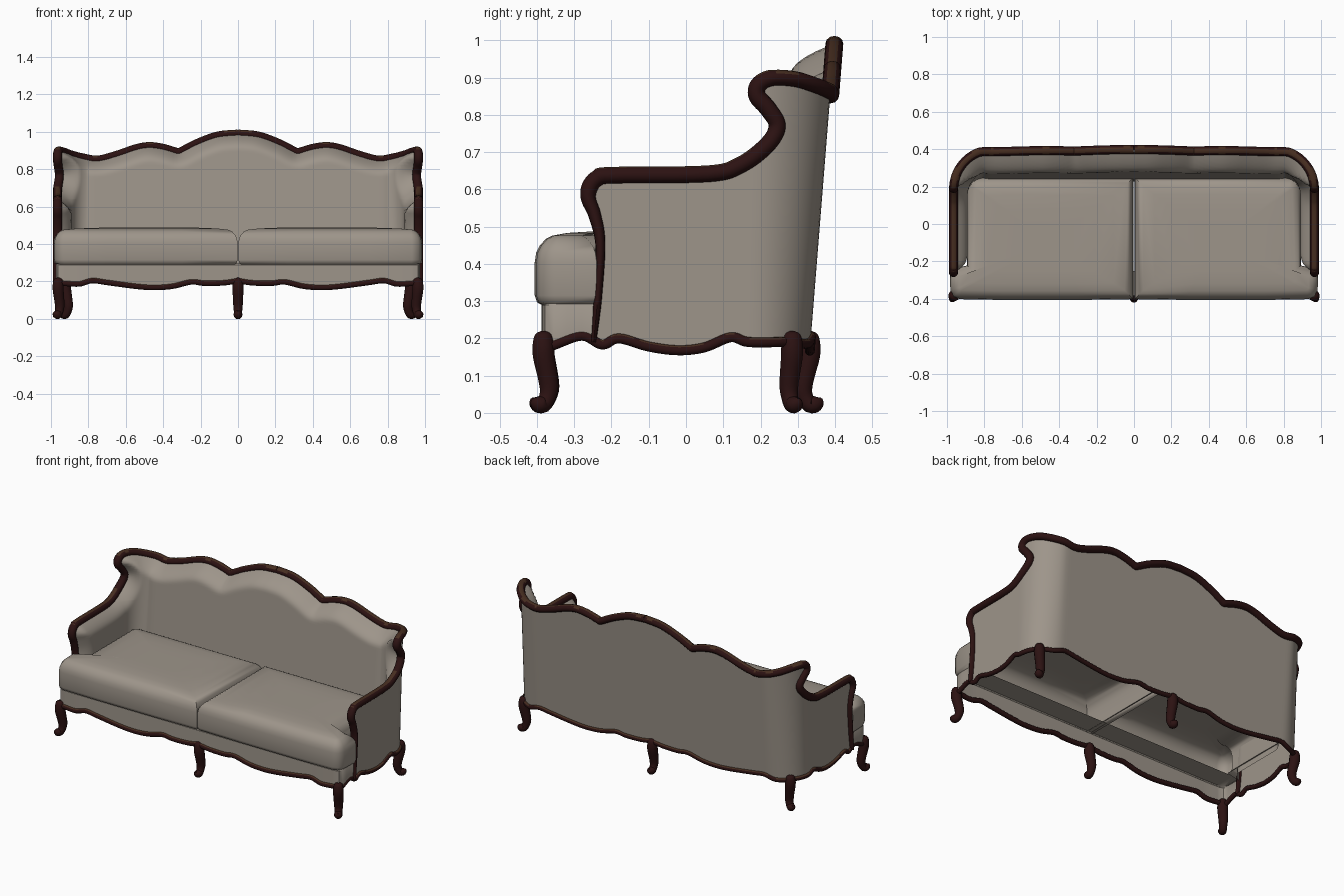
import bpy, bmesh, math
from mathutils import Vector
from mathutils.geometry import intersect_point_line

if "Cube" in bpy.data.objects:
    bpy.data.objects.remove(bpy.data.objects["Cube"])


def material(name, rgb):
    m = bpy.data.materials.new(name)
    m.diffuse_color = (*rgb, 1)
    m.use_nodes = True
    m.node_tree.nodes["Principled BSDF"].inputs["Base Color"].default_value = m.diffuse_color
    return m


FABRIC = material("taupe fabric", (0.34, 0.30, 0.255))
WOOD = material("dark mahogany", (0.025, 0.006, 0.006))
WORN = material("brown wood top", (0.060, 0.026, 0.014))


def finish(name, bm, mats, mirror=True, angle=40):
    bmesh.ops.remove_doubles(bm, verts=bm.verts, dist=0.0004)
    bmesh.ops.dissolve_degenerate(bm, edges=bm.edges, dist=0.0002)
    bmesh.ops.recalc_face_normals(bm, faces=bm.faces)
    if len(mats) > 1:  # upper faces of the rails are browner
        for f in bm.faces:
            f.material_index = int(f.normal.z > 0.75)
    me = bpy.data.meshes.new(name)
    bm.to_mesh(me)
    bm.free()
    for m in mats:
        me.materials.append(m)
    me.shade_smooth()
    me.set_sharp_from_angle(angle=math.radians(angle))
    ob = bpy.data.objects.new(name, me)
    bpy.context.collection.objects.link(ob)
    if mirror:
        mod = ob.modifiers.new("mirror", 'MIRROR')
        mod.merge_threshold = 0.001


def smooth_path(pts, n=6):
    """Catmull-Rom samples through points of any dimension."""
    p = [Vector(q) for q in pts]
    p = [2 * p[0] - p[1]] + p + [2 * p[-1] - p[-2]]
    out = []
    for i in range(1, len(p) - 2):
        a, b, c, d = p[i - 1:i + 3]
        for k in range(n):
            t = k / n
            out.append(0.5 * (2 * b + (c - a) * t + (2 * a - 5 * b + 4 * c - d) * t * t
                              + (3 * b - a - 3 * c + d) * t ** 3))
    return out + [p[-2]]


def interp(samples, x, ix, iy):
    if x <= samples[0][ix]:
        return samples[0][iy]
    for a, b in zip(samples, samples[1:]):
        if a[ix] <= x <= b[ix] and b[ix] > a[ix]:
            return a[iy] + (b[iy] - a[iy]) * (x - a[ix]) / (b[ix] - a[ix])
    return samples[-1][iy]


def grid_faces(bm, rows):
    vs = [[bm.verts.new(p) for p in r] for r in rows]
    for a, b in zip(vs, vs[1:]):
        for k in range(len(a) - 1):
            bm.faces.new((a[k], a[k + 1], b[k + 1], b[k]))


def tube(name, pts, radii, mats, mirror=True, sides=12, across=None):
    """Sweep an ellipse; radii are (along 'across', other way)."""
    bm = bmesh.new()
    n, rings = None, []
    for i, p in enumerate(pts):
        t = (pts[min(i + 1, len(pts) - 1)] - pts[max(i - 1, 0)]).normalized()
        n = across[i] if across else (n or t.orthogonal())
        n = (n - t * n.dot(t)).normalized()
        b = t.cross(n)
        rn, rb = radii[i]
        rings.append([p + rn * math.cos(a) * n + rb * math.sin(a) * b
                      for a in (2 * math.pi * k / sides for k in range(sides + 1))])
    grid_faces(bm, rings)
    finish(name, bm, mats, mirror, 60)


# Plan of the wrap-around wall: s runs along the arm, round the corner, to the back centre
END = 1.227


def wall(s, z, d=0.0):
    if s < 0.17:
        p, n = Vector((0.965, s)), Vector((1, 0))
    elif s < 0.437:
        a = (s - 0.17) / 0.267 * math.pi / 2
        n = Vector((math.cos(a), math.sin(a)))
        p = Vector((0.79 + 0.175 * n.x, 0.17 + 0.165 * n.y))
    else:
        p, n = Vector((0.79 - (s - 0.437), 0.335)), Vector((0, 1))
    p = p - n * d
    lean = 0.08 * (z - 0.2) * min(1, max(0, (s - 0.1) / 0.3))
    return Vector((max(p.x, 0), p.y + lean, z))


# Wall outline (s, z): front post, arm, wing, then scalloped crest
front = [(-.248, .19), (-.238, .3), (-.23, .45), (-.245, .53), (-.262, .575), (-.258, .607),
         (-.238, .63), (-.2, .638), (.06, .642), (.14, .665), (.205, .72), (.228, .77),
         (.205, .815), (.178, .85), (.18, .88), (.21, .899)]
crest = [(.27, .896), (.33, .88), (.40, .863), (.477, .852), (.577, .877), (.68, .912),
         (.75, .924), (.82, .916), (.887, .897), (.907, .891), (.927, .899), (1.007, .94),
         (1.117, .98), (END, .991)]
outline = smooth_path(front + crest)
cut = 6 * (len(front) - 1)
front_s, crest_s = outline[:cut + 1], outline[cut:]

# Scalloped lower edge, as (x, z), used at front and back
scallop = [(.85, .186), (.78, .204), (.7, .194), (.55, .174), (.45, .167), (.35, .174),
           (.25, .197), (.18, .19), (.08, .192), (0, .203)]
side_edge = [(-.36, .18), (-.28, .207), (-.225, .183), (-.18, .2), (-.1, .178), (-.02, .168),
             (.05, .176), (.12, .203), (.17, .19), (.28, .19)]
apron = smooth_path(side_edge + [(END - x, z) for x, z in scallop])

cols = [-.27 + (END + .27) * k / 78 for k in range(79)]
levels = sorted([.15, .638, .642] + [.22 + .015 * i for i in range(53)])


def wall_points(levels, pad):
    rows = []
    for z0 in levels:
        row = []
        for s0 in cols:
            s = max(s0, interp(front_s, z0, 1, 0))
            z = max(min(z0, interp(crest_s, s, 0, 1)), interp(apron, s, 0, 1))
            d = 0
            if pad:
                q, dist = Vector((s, z)), 1
                for a, b in zip(outline, outline[1:]):
                    if (a - q).length > 0.2:
                        continue
                    c, t = intersect_point_line(q, a, b)
                    c = a + (b - a) * min(1, max(0, t))
                    dist = min(dist, (c - q).length)
                f = 1 - min(dist / 0.085, 1)
                depth = 0.075 + 0.038 * min(1, max(0, (s - 0.15) / 0.3))
                d = depth * (1 - f ** 2)
            row.append(wall(s, z, d))
        rows.append(row)
    return rows


# Outer upholstery and inner padding of arms and back
for name, pad in (("outer_upholstery", False), ("inner_padding", True)):
    bm = bmesh.new()
    grid_faces(bm, wall_points([z for z in levels if z > .25 or not pad], pad))
    finish(name, bm, [FABRIC], angle=70 if pad else 40)

# Carved rail around the arms and crest, thin at the foot of the posts
rail = [wall(s, z) for s, z in outline]
normals = [wall(s, z) - wall(s, z, .01) for s, z in outline]
post = [(.19, .007), (.3, .0115), (.45, .013), (.55, .018), (.6, .022), (.84, .0235), (.9, .022)]
slim = [(.024, interp(post, z, 1 - 1, 1) if i <= cut else .021) for i, (s, z) in enumerate(outline)]
tube("carved_top_rail", rail, slim, [WOOD, WORN], across=normals)

# Apron rails along the lower edges
low = [wall(s, z) for s, z in apron]
tube("side_and_back_apron", low, [(.0135, .0135)] * len(low), [WOOD, WORN])
front_low = smooth_path([(.94, -.385, .19)] + [(x, -.388, z) for x, z in scallop])
tube("front_apron", front_low, [(.0145, .0145)] * len(front_low), [WOOD, WORN])

# Front seat base: scalloped face plus the ledge under the cushions
bm = bmesh.new()
plan = [Vector((.973, y, interp(apron, y, 0, 1))) for y in (-.24, -.28, -.32)]
plan += [Vector((.972, -.355, .185)), Vector((.962, -.378, .188))] + front_low
top = 0.295
grid_faces(bm, [plan, [Vector((p.x, p.y, top - .006)) for p in plan],
                [Vector((p.x * .995, p.y + .006, top)) for p in plan],
                [Vector((min(p.x, .93), -.25, top)) for p in plan]])
finish("front_seat_base", bm, [FABRIC])

# Two T-shaped seat cushions: stacked inset outlines, hollow below, crowned on top
shape = [Vector(p) for p in ((.002, -.402), (.3, -.406), (.7, -.406), (.93, -.402), (.965, -.39),
                             (.982, -.352), (.985, -.24), (.893, -.222), (.893, .2), (.875, .232),
                             (.84, .25), (.002, .25))]


def inset(d):
    out = []
    for i, p in enumerate(shape):
        e, f = (p - shape[i - 1]).normalized(), (shape[(i + 1) % len(shape)] - p).normalized()
        n1, n2 = Vector((-e.y, e.x)), Vector((-f.y, f.x))
        out.append(p + d * (n1 + n2) / (1 + n1.dot(n2)))
    return out


rows = [[(p.x, p.y, z) for p in inset(d)]
        for d, z in ((.02, .289), (.006, .297), (0, .315), (0, .405), (.004, .43),
                     (.014, .45), (.03, .467), (.048, .476))]
centre = Vector((.45, -.1))
for k, z in ((.85, .483), (.6, .487), (.3, .487), (0, .487)):
    rows.append([(*(centre + k * (p - centre)), z) for p in inset(.048)])
bm = bmesh.new()
grid_faces(bm, [r + r[:1] for r in rows])
finish("seat_cushions", bm, [FABRIC], angle=60)

# Cabriole legs with scroll feet: (outward, height, radius)
leg = smooth_path([(0, .22, .006), (0, .21, .023), (0, .18, .030), (-.002, .15, .030),
                   (-.011, .11, .028), (-.018, .07, .026), (-.013, .042, .023),
                   (0, .0225, .0225), (.014, .0245, .0235), (.026, .033, .016),
                   (.031, .04, .003)], 3)
for name, x, y, dx, dy in (("front_corner_legs", .962, -.383, .5, -.85),
                           ("back_corner_legs", .922, .285, .8, .5),
                           ("front_middle_leg", 0, -.383, 0, -1),
                           ("back_middle_leg", 0, .332, 0, 1)):
    tube(name, [Vector((x + dx * o, y + dy * o, z)) for o, z, r in leg],
         [(r, r) for o, z, r in leg], [WOOD], mirror=x > 0)
